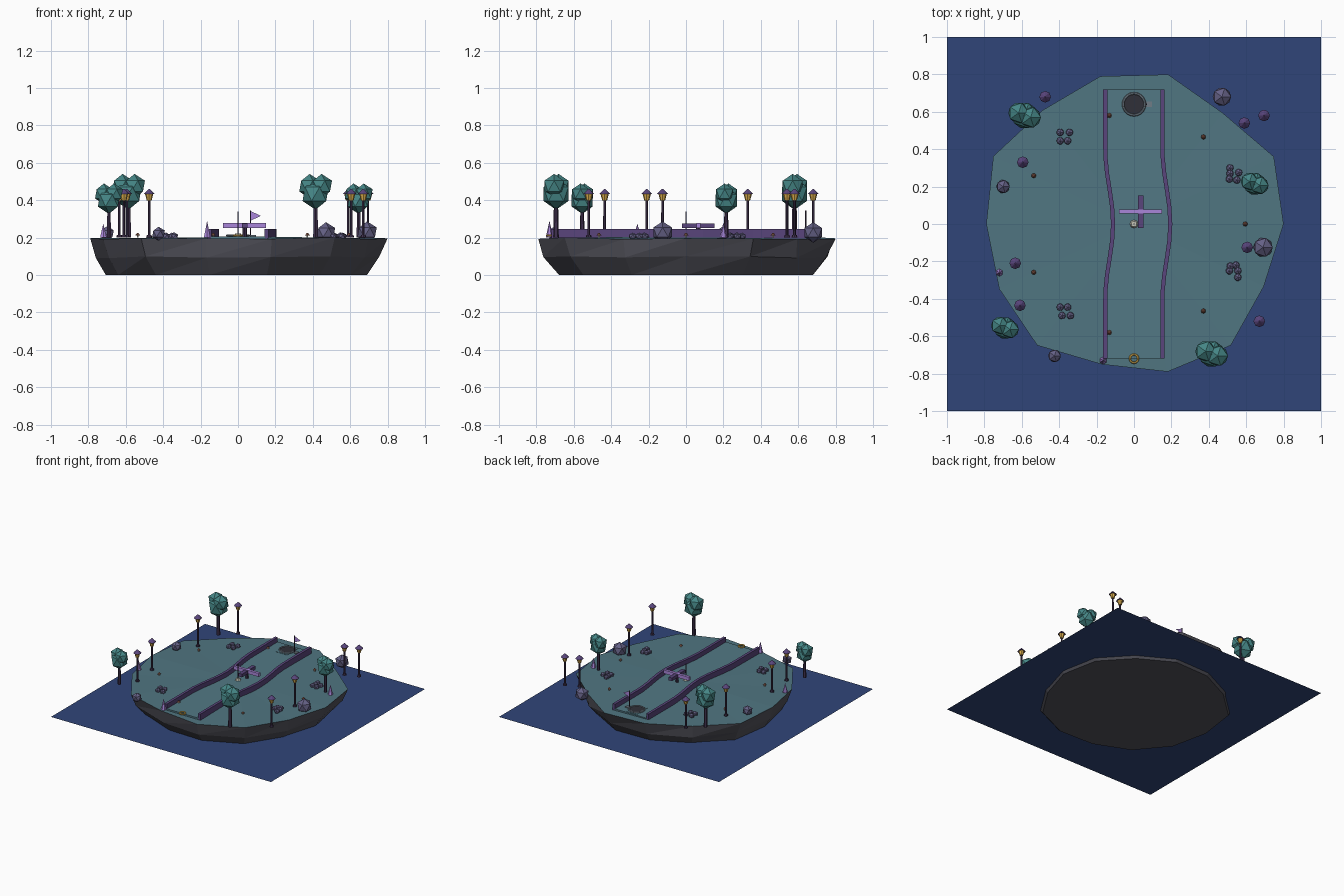
import bpy, bmesh, math, random
from mathutils import Matrix, Vector

if "Cube" in bpy.data.objects:
    bpy.data.objects.remove(bpy.data.objects["Cube"])
random.seed(4)
TOP = 0.2

COLS = dict(water=(.03, .06, .19), grass=(.08, .18, .22), lane=(.085, .19, .235), cliff=(.085, .085, .105),
            leaf=(.06, .24, .24), wood=(.05, .03, .075), stone=(.13, .12, .24), rail=(.10, .06, .2),
            lilac=(.40, .24, .70), gold=(.75, .45, .08), dark=(.03, .03, .04), steel=(.16, .2, .24),
            pale=(.6, .6, .5), rust=(.30, .12, .08))
MATS = {}
for k, c in COLS.items():
    MATS[k] = bpy.data.materials.new(k)
    MATS[k].diffuse_color = (*c, 1)


def finish(name, bm, *mats):
    me = bpy.data.meshes.new(name)
    bmesh.ops.recalc_face_normals(bm, faces=bm.faces)
    bm.to_mesh(me)
    bm.free()
    for m in mats:
        me.materials.append(MATS[m])
    ob = bpy.data.objects.new(name, me)
    bpy.context.collection.objects.link(ob)
    return ob


def box(name, mat, c, s):
    bm = bmesh.new()
    bmesh.ops.create_cube(bm, size=1, matrix=Matrix.Translation(c) @ Matrix.Diagonal((*s, 1)))
    return finish(name, bm, mat)


def cone(name, mat, c, r1, r2, h, n=8):
    """Cone or cylinder standing on point c."""
    bm = bmesh.new()
    bmesh.ops.create_cone(bm, cap_ends=True, segments=n, radius1=r1, radius2=r2, depth=h,
                          matrix=Matrix.Translation((c[0], c[1], c[2] + h / 2)))
    return finish(name, bm, mat)


def blobs(name, mat, items, sub=1):
    """Icospheres given as (centre, radius, vertical scale)."""
    bm = bmesh.new()
    for c, r, sz in items:
        m = Matrix.Translation(c) @ Matrix.Diagonal((r, r, r * sz, 1))
        bmesh.ops.create_icosphere(bm, subdivisions=sub, radius=1, matrix=m)
    return finish(name, bm, mat)


def ring(name, mat, c, R, r):
    bpy.ops.mesh.primitive_torus_add(location=c, major_radius=R, minor_radius=r,
                                     major_segments=20, minor_segments=6)
    ob = bpy.context.object
    ob.name = name
    ob.data.materials.append(MATS[mat])


# water sheet
bm = bmesh.new()
bmesh.ops.create_grid(bm, x_segments=1, y_segments=1, size=1, matrix=Matrix.Translation((0, 0, .018)))
finish('water', bm, 'water')

# island: 14-sided faceted cliff with a grass cap
radii = [.80, .83, .76, .82, .81, .78, .835, .79, .80, .83, .77, .81, .83, .77]
N = len(radii)
bm = bmesh.new()
rings = []
for z, f, j in ((0, .70, .02), (.095, .765, .015), (.195, 0, 0)):
    row = []
    for i, r in enumerate(radii):
        a = math.tau * i / N
        q = r if f == 0 else f + (r - .8) * .5 + random.uniform(-j, j)
        dz = 0 if z == 0 else random.uniform(-.006, .006)
        row.append(bm.verts.new((q * math.cos(a), q * math.sin(a), z + dz)))
    rings.append(row)
for lo, hi in zip(rings, rings[1:]):
    for i in range(N):
        k = (i + 1) % N
        bm.faces.new((lo[i], lo[k], hi[k]))
        bm.faces.new((lo[i], hi[k], hi[i]))
bm.faces.new(rings[0])
peak = bm.verts.new((0, 0, .203))
for i in range(N):
    bm.faces.new((rings[-1][i], rings[-1][(i + 1) % N], peak)).material_index = 1
finish('island', bm, 'cliff', 'grass')


# putting lane and its two bowed rails
def bow(y):
    return .042 * math.cos(min(abs(y) / .4, 1) * math.pi) / 2 + .021


def strip(name, mat, x0, x1, z0, z1):
    bm = bmesh.new()
    prev = None
    for i in range(17):
        y = -.72 + .09 * i
        cur = [bm.verts.new((x + bow(y), y, z)) for x, z in ((x0, z0), (x1, z0), (x1, z1), (x0, z1))]
        if prev:
            for k in range(4):
                bm.faces.new((prev[k], prev[(k + 1) % 4], cur[(k + 1) % 4], cur[k]))
        elif i == 0:
            bm.faces.new(cur)
        prev = cur
    bm.faces.new(prev)
    finish(name, bm, mat)


strip('lane', 'lane', -.145, .145, .19, .207)
strip('left_rail', 'rail', -.165, -.143, .19, .245)
strip('right_rail', 'rail', .141, .163, .19, .245)

# crossed bar obstacle
box('cross_bar', 'lilac', (.035, .066, .265), (.23, .022, .028))
box('cross_bar_long', 'rail', (.036, .066, .263), (.03, .175, .026))
cone('cross_post', 'wood', (.036, .066, TOP), .012, .012, .06)

# centre marker pin
cone('marker_base', 'pale', (0, 0, TOP), .026, .015, .022)
cone('marker_pin', 'wood', (0, 0, TOP), .004, .004, .14, 6)

# cup, surround and flag
box('cup_plate', 'lane', (0, .64, .205), (.10, .145, .008))
cone('cup', 'dark', (0, .64, TOP), .052, .052, .0125, 20)
ring('cup_rim', 'steel', (0, .64, .211), .058, .007)
box('flag_base', 'steel', (.08, .64, .208), (.03, .03, .01))
cone('flag_pole', 'wood', (.067, .64, TOP), .004, .004, .145, 6)
bm = bmesh.new()
vs = [bm.verts.new((.067, .64, .342)), bm.verts.new((.067, .64, .29)), bm.verts.new((.122, .64, .316))]
f = bm.faces.new(vs)
bmesh.ops.solidify(bm, geom=[f], thickness=.004)
finish('flag', bm, 'lilac')

# tee ring
ring('tee_ring', 'gold', (0, -.72, .211), .022, .006)

# trees
for x, y, s in ((-.585, .58, 1), (.415, -.695, 1), (-.69, -.555, .85), (.645, .215, .85)):
    zc = TOP + .245 * s
    cone('tree_trunk', 'wood', (x, y, TOP), .015 * s, .011 * s, .2 * s, 6)
    blobs('tree_crown', 'leaf', [
        ((x, y, zc - .012 * s), .078 * s, 1.08),
        ((x - .032 * s, y + .014 * s, zc + .03 * s), .062 * s, 1.05),
        ((x + .032 * s, y - .01 * s, zc + .03 * s), .062 * s, 1.05)])

# lamp posts
for x, y in ((-.475, .68), (-.595, .33), (-.635, -.21), (-.61, -.435),
             (.695, .58), (.59, .54), (.605, -.125), (.67, -.52)):
    cone('lamp_foot', 'wood', (x, y, TOP), .016, .012, .015)
    cone('lamp_post', 'wood', (x, y, TOP), .008, .007, .2, 6)
    cone('lamp_glass', 'gold', (x, y, .398), .013, .022, .035)
    cone('lamp_cap', 'rail', (x, y, .432), .031, .003, .028)

# boulders and pebble clusters
for x, y, r in ((.47, .68, .055), (-.7, .2, .04), (.69, -.125, .058), (-.425, -.705, .038)):
    blobs('boulder', 'stone', [((x, y, .205 + r * .4), r, 1)])
for (cx, cy), offs in (
        ((-.37, .465), ((-.025, .025), (.025, .025), (-.025, -.02), (.015, -.02))),
        ((-.37, -.465), ((-.025, .02), (.015, .02), (-.015, -.025), (.03, -.025))),
        ((.53, .265), ((-.017, .035), (-.017, .005), (-.02, -.025), (.03, .01), (.02, -.03))),
        ((.53, -.245), ((-.015, .02), (.015, .025), (-.02, -.005), (.025, -.005), (.025, -.04)))):
    blobs('pebbles', 'stone', [((cx + a, cy + b, .207), .022, .9) for a, b in offs])

# crystal spikes
for x, y, h in ((-.165, -.73, .09), (-.72, -.26, .075), (.7, .2, .08)):
    cone('crystal', 'lilac', (x, y, TOP), .02, 0, h, 6)

# ring of small mushrooms
for i in range(7):
    a = math.tau * i / 7
    x, y = .595 * math.cos(a), .595 * math.sin(a)
    cone('mushroom_stem', 'pale', (x, y, TOP), .005, .005, .015, 6)
    cone('mushroom_cap', 'rust', (x, y, .212), .013, .004, .012)

for m in bpy.data.materials:
    if m.users and not m.is_grease_pencil:
        m.use_nodes = True
        m.node_tree.nodes["Principled BSDF"].inputs["Base Color"].default_value = m.diffuse_color
